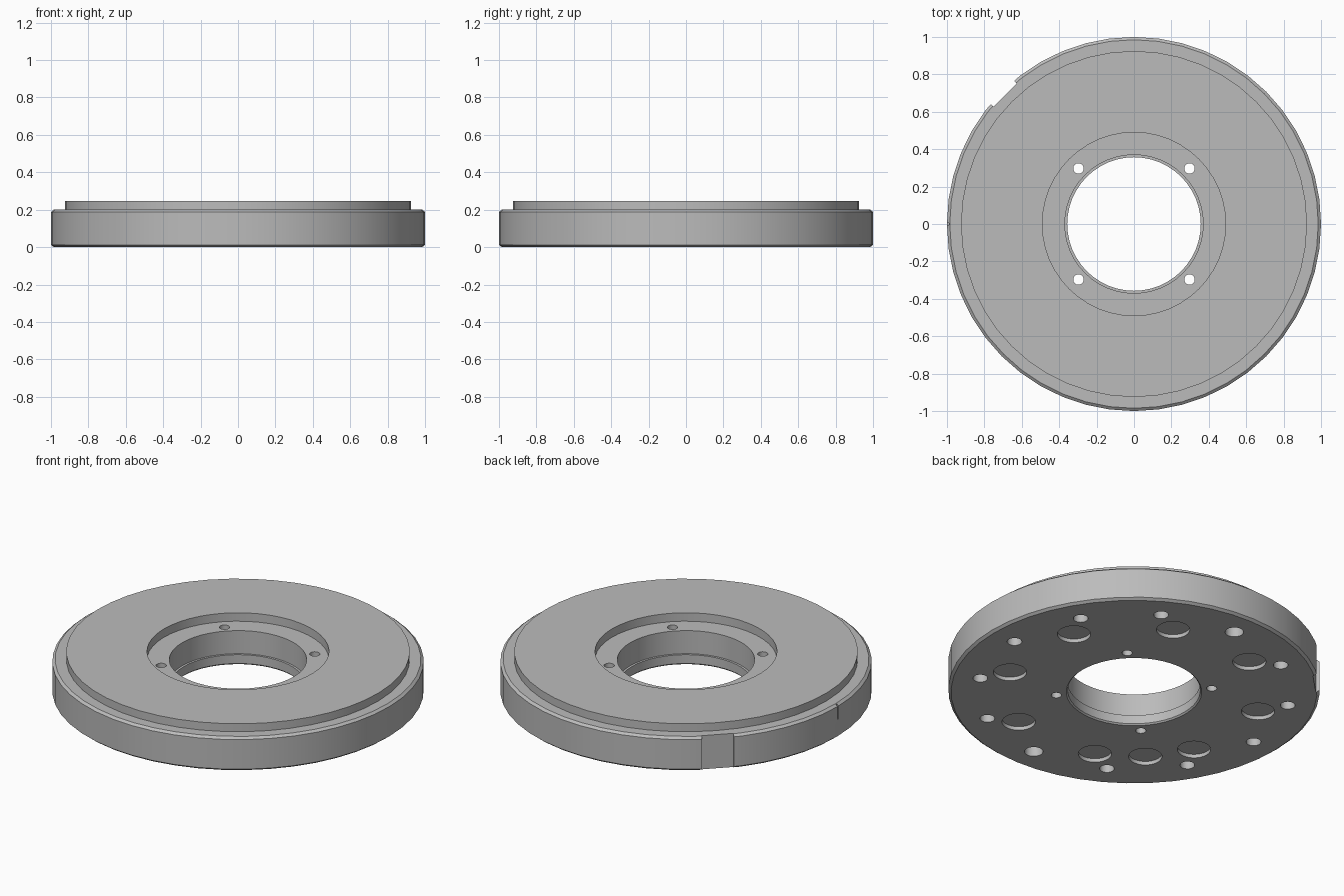
import bpy, bmesh
from math import radians, cos, sin, pi
from mathutils import Matrix, Vector

if "Cube" in bpy.data.objects:
    bpy.data.objects.remove(bpy.data.objects["Cube"], do_unlink=True)

# Single machined-metal colour
grey = bpy.data.materials.new("machined_grey")
grey.use_nodes = True
colour = (0.5, 0.5, 0.5, 1)
grey.diffuse_color = colour
grey.node_tree.nodes["Principled BSDF"].inputs["Base Color"].default_value = colour


def finish(bm, name):
    bmesh.ops.recalc_face_normals(bm, faces=bm.faces)
    mesh = bpy.data.meshes.new(name)
    bm.to_mesh(mesh)
    bm.free()
    mesh.materials.append(grey)
    obj = bpy.data.objects.new(name, mesh)
    bpy.context.collection.objects.link(obj)
    return obj


def lathe(name, profile, sides):
    """Closed (radius, z) profile turned around the z axis."""
    bm = bmesh.new()
    rings = [[bm.verts.new((r * cos(2 * pi * i / sides), r * sin(2 * pi * i / sides), z))
              for i in range(sides)] for r, z in profile]
    for a, b in zip(rings, rings[1:] + rings[:1]):
        for i in range(sides):
            j = (i + 1) % sides
            bm.faces.new((a[i], a[j], b[j], b[i]))
    return finish(bm, name)


def drill(bm, radius, distance, angle, z0, z1, sides=20):
    """Vertical cylinder at a polar position."""
    a = radians(angle)
    place = Matrix.Translation((distance * cos(a), distance * sin(a), (z0 + z1) / 2))
    bmesh.ops.create_cone(bm, cap_ends=True, segments=sides, radius1=radius,
                          radius2=radius, depth=z1 - z0, matrix=place)


def block(bm, size, distance, angle, z):
    """Box whose local x points outward at a polar position."""
    place = (Matrix.Rotation(radians(angle), 4, "Z") @ Matrix.Translation((distance, 0, z))
             @ Matrix.Diagonal(Vector(size)).to_4x4())
    bmesh.ops.create_cube(bm, size=1, matrix=place)


# Turned body: chamfered rim, raised face, counterbore and stepped bore
body = lathe("flange_body", [
    (0.365, 0), (0.985, 0), (1, 0.012), (1, 0.188), (0.985, 0.2), (0.925, 0.2),
    (0.925, 0.247), (0.49, 0.247), (0.49, 0.197), (0.37, 0.197),
    (0.37, 0.06), (0.357, 0.06), (0.357, 0.008)], 48)

cut = bmesh.new()
# Four through holes in the counterbore floor
for k in range(4):
    drill(cut, 0.028, 0.42, 45 + 90 * k, -0.1, 0.4, 16)
# Ring of blind holes underneath, two of them larger
for k in range(12):
    drill(cut, 0.05 if k in (3, 9) else 0.04, 0.84, 30 * k, -0.1, 0.15)
# Shallow round pockets underneath, plus one extra
for angle in [22.5 + 45 * k for k in range(8)] + [225]:
    drill(cut, 0.09, 0.7, angle, -0.1, 0.022, 28)
# Flat notch and thin index mark on the rim
block(cut, (0.2, 0.174, 0.6), 1.075, 135, 0.1)
block(cut, (0.04, 0.01, 0.14), 1.008, 180, 0.18)
cutter = finish(cut, "hole_cutters")
cutter.hide_render = True

mod = body.modifiers.new("holes", "BOOLEAN")
mod.operation = "DIFFERENCE"
mod.solver = "EXACT"
mod.object = cutter

bpy.ops.object.select_all(action="DESELECT")
body.select_set(True)
bpy.context.view_layer.objects.active = body
bpy.ops.object.modifier_apply(modifier=mod.name)
bpy.data.objects.remove(cutter, do_unlink=True)
bpy.ops.object.shade_smooth_by_angle(angle=radians(30))
